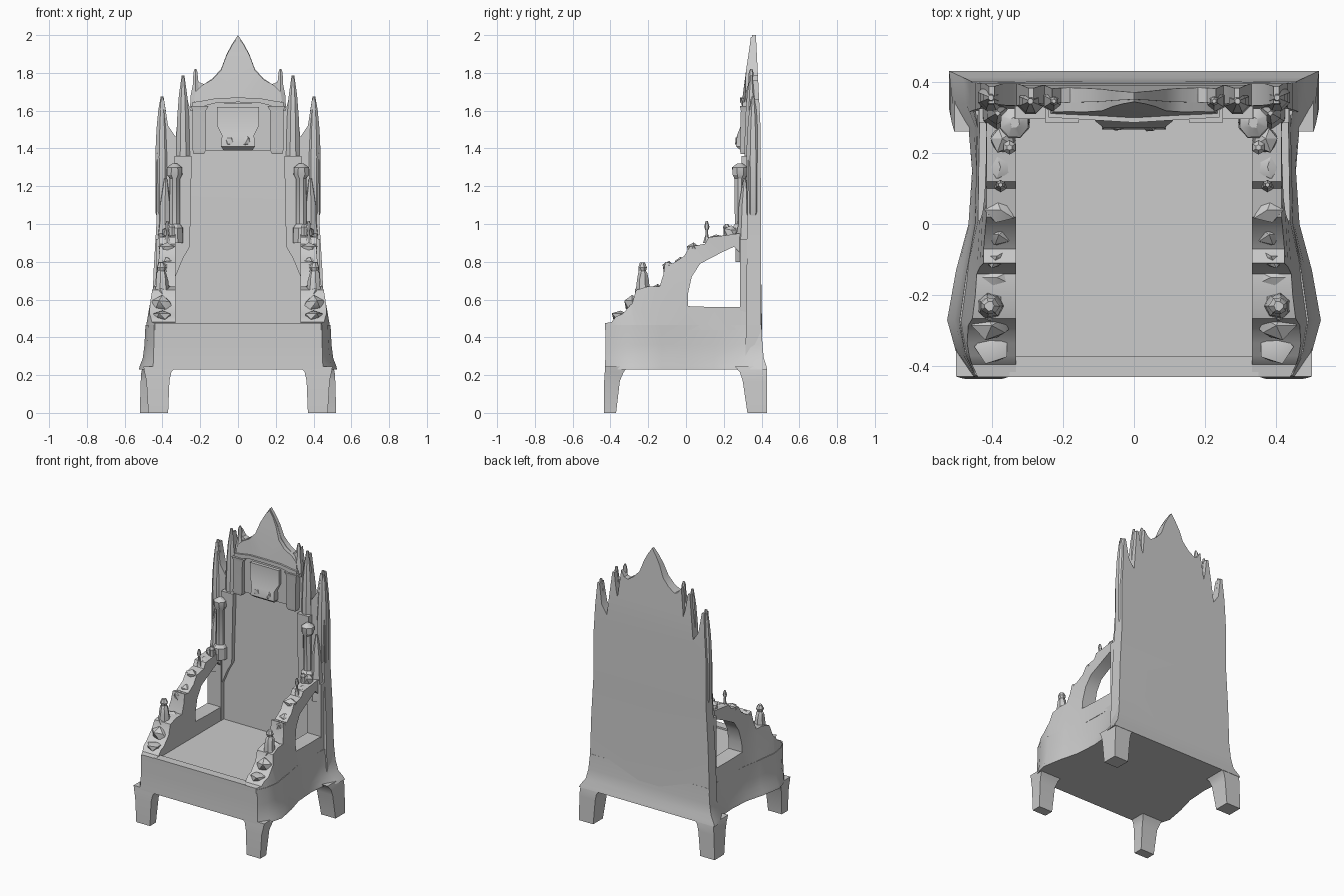
import bpy, bmesh, random
from math import cos, sin, pi
from mathutils import Vector as V

if "Cube" in bpy.data.objects:
    bpy.data.objects.remove(bpy.data.objects["Cube"])

random.seed(4)


def interp(table, t):
    """Piecewise linear lookup."""
    if t <= table[0][0]:
        return table[0][1]
    for (a, p), (b, q) in zip(table, table[1:]):
        if t <= b:
            return p + (q - p) * (t - a) / (b - a)
    return table[-1][1]


def finish(name, bm, mirror=True, angle=32):
    bmesh.ops.recalc_face_normals(bm, faces=bm.faces)
    me = bpy.data.meshes.new(name)
    bm.to_mesh(me)
    bm.free()
    ob = bpy.data.objects.new(name, me)
    bpy.context.collection.objects.link(ob)
    if mirror:
        m = ob.modifiers.new("mirror", 'MIRROR')
        m.use_mirror_merge = False
    bpy.ops.object.select_all(action='DESELECT')
    ob.select_set(True)
    bpy.context.view_layer.objects.active = ob
    bpy.ops.object.shade_smooth_by_angle(angle=angle * pi / 180)
    return ob


def loft(bm, rings):
    """Skin a stack of equal rings and cap both ends."""
    vs = [[bm.verts.new(p) for p in r] for r in rings]
    n = len(vs[0])
    for a, b in zip(vs, vs[1:]):
        for i in range(n):
            j = (i + 1) % n
            bm.faces.new((a[i], a[j], b[j], b[i]))
    bm.faces.new(vs[0][::-1])
    bm.faces.new(vs[-1])


def rect(x0, x1, y0, y1, z):
    return [V((x0, y0, z)), V((x1, y0, z)), V((x1, y1, z)), V((x0, y1, z))]


def box(bm, x0, x1, y0, y1, z0, z1):
    loft(bm, [rect(x0, x1, y0, y1, z0), rect(x0, x1, y0, y1, z1)])


def turned(bm, x, y, prof, n=6, jit=0.0):
    """Faceted column or pinnacle from (radius, height) pairs."""
    loft(bm, [[V((x + r * cos(2 * pi * (k + .5) / n) + random.uniform(-jit, jit),
                  y + r * sin(2 * pi * (k + .5) / n) + random.uniform(-jit, jit), z))
               for k in range(n)] for r, z in prof])


def lump(bm, x, y, z, sx, sy, sz):
    """Rough carved boulder."""
    new = bmesh.ops.create_icosphere(bm, subdivisions=1, radius=1)['verts']
    for v in new:
        k = random.uniform(.8, 1.15)
        v.co = V((x + v.co.x * sx * k, y + v.co.y * sy * k, z + v.co.z * sz * k))


def plate(bm, loops, side_a, side_b):
    """Flat outline (with holes) filled, placed by two mapping functions."""
    va, edges = [], []
    for lp in loops:
        ring = [bm.verts.new((u, v, 0)) for u, v in lp]
        edges += [bm.edges.new((ring[i - 1], ring[i])) for i in range(len(ring))]
        va.append(ring)
    g = bmesh.ops.triangle_fill(bm, edges=edges, use_beauty=True, normal=(0, 0, 1))
    faces = [f for f in g['geom'] if isinstance(f, bmesh.types.BMFace)]
    twin = {v: bm.verts.new(side_b(v.co.x, v.co.y)) for r in va for v in r}
    for f in faces:
        bm.faces.new([twin[v] for v in reversed(f.verts)])
    for r in va:
        for i in range(len(r)):
            a, b = r[i - 1], r[i]
            bm.faces.new((a, b, twin[b], twin[a]))
    for r in va:
        for v in r:
            v.co = V(side_a(v.co.x, v.co.y))


def both(half):
    """Mirror a half outline; first and last points lie on x = 0."""
    return half + [(-x, z) for x, z in half[-2:0:-1]]


# Seat base: bulging plan, flared at the bottom
low = both([(0, -.43), (.45, -.43), (.50, -.36), (.525, -.27), (.50, -.13), (.465, 0),
            (.455, .15), (.465, .27), (.51, .34), (.52, .43), (0, .43)])
top = both([(0, -.425), (.445, -.425), (.475, -.36), (.49, -.27), (.47, -.13), (.447, 0),
            (.44, .15), (.44, .27), (.448, .34), (.455, .40), (0, .40)])
bm = bmesh.new()
loft(bm, [[V((a[0] + (b[0] - a[0]) * t, a[1] + (b[1] - a[1]) * t, z)) for a, b in zip(low, top)]
          for z, t in ((.23, 0), (.25, .15), (.29, .6), (.36, .85), (.465, 1))])
finish("seat_base", bm, False)

bm = bmesh.new()
box(bm, -.35, .35, -.43, -.372, .44, .477)
finish("front_rail", bm, False)

# Legs
bm = bmesh.new()
loft(bm, [rect(.37, .475, -.435, -.37, 0), rect(.363, .485, -.433, -.35, .17),
          rect(.353, .495, -.43, -.33, .215), rect(.33, .50, -.428, -.31, .245)])
finish("front_leg", bm)
bm = bmesh.new()
loft(bm, [rect(.41, .52, .325, .43, 0), rect(.395, .515, .30, .43, .17),
          rect(.385, .512, .285, .43, .215), rect(.36, .505, .26, .425, .245)])
finish("back_leg", bm)

# Arms: stepped side profile with an arched opening
arm = [(-.43, .44), (-.43, .475), (-.395, .48), (-.37, .51), (-.335, .525), (-.30, .565),
       (-.285, .58), (-.265, .65), (-.20, .67), (-.14, .67), (-.12, .73), (-.11, .80),
       (-.07, .79), (-.01, .83), (.02, .88), (.10, .895), (.12, .93), (.21, .94), (.28, .95),
       (.35, .95), (.35, .44), (.27, .44), (.15, .44), (0, .44), (-.13, .44), (-.27, .44), (-.36, .44)]
hole = [(.01, .565), (.01, .63), (.03, .72), (.075, .79), (.19, .85), (.255, .88),
        (.285, .85), (.30, .70), (.295, .56), (.15, .56)]
bulge = [(-.43, .44), (-.36, .475), (-.27, .49), (-.13, .47), (0, .447), (.3, .44)]


def arm_out(y, z):
    t = min(1, max(0, (z - .46) / .40))
    return (interp(bulge, y) * (1 - t) + .415 * t, y, z)


bm = bmesh.new()
plate(bm, [arm, hole], lambda y, z: (.332, y, z), arm_out)
finish("arm", bm)

# Carved stones and little figures on the arms
bm = bmesh.new()
for s in ((.40, -.345, .51, .055, .05, .035), (.40, -.285, .57, .06, .045, .05),
          (.40, -.225, .63, .05, .055, .06), (.385, -.15, .65, .045, .03, .04),
          (.385, -.09, .76, .045, .035, .05), (.38, -.03, .79, .045, .04, .04),
          (.375, .04, .865, .045, .04, .035), (.375, .16, .92, .04, .04, .03),
          (.37, .24, .95, .045, .04, .05)):
    lump(bm, *s)
finish("arm_carving", bm)
bm = bmesh.new()
turned(bm, .405, -.23, [(.04, .62), (.033, .70), (.026, .74), (.018, .752), (.026, .77), (.014, .795)], 7, .003)
turned(bm, .375, .11, [(.02, .90), (.008, .94), (.007, .965), (.014, .985), (.006, 1.015)], 6)
turned(bm, .35, .215, [(.02, .90), (.016, .97), (.02, .985), (.008, 1.0)], 6)
finish("arm_figure", bm)

# Back slab with the spired skyline
sky = both([(0, .30), (.462, .30), (.457, .45), (.447, .75), (.432, 1.0), (.432, 1.3), (.42, 1.5),
            (.408, 1.66), (.392, 1.66), (.37, 1.52), (.33, 1.46), (.315, 1.6), (.297, 1.76),
            (.282, 1.76), (.265, 1.65), (.252, 1.60), (.242, 1.69), (.23, 1.79), (.205, 1.75),
            (.18, 1.74), (.135, 1.77), (.09, 1.82), (.06, 1.90), (.03, 1.955), (0, 2.0)])
bm = bmesh.new()
plate(bm, [sky], lambda x, z: (x, interp([(.3, .315), (1.4, .33), (2, .35)], z), z),
      lambda x, z: (x, interp([(.3, .405), (.45, .398), (1.5, .395), (2, .37)], z), z))
finish("back_slab", bm, False)

# Crown gable
gable = both([(0, 1.66), (.12, 1.655), (.20, 1.635), (.235, 1.64), (.225, 1.70), (.19, 1.735), (.135, 1.765),
              (.09, 1.815), (.06, 1.895), (.03, 1.95), (0, 1.99)])
bm = bmesh.new()
plate(bm, [gable], lambda x, z: (x, interp([(1.63, .295), (1.8, .31), (2, .345)], z) + abs(x) * .06, z),
      lambda x, z: (x, .365, z))
finish("crown_gable", bm, False)
bm = bmesh.new()
edge = both([(0, 1.645), (.12, 1.64), (.20, 1.62), (.24, 1.62), (.24, 1.645), (.20, 1.65), (.12, 1.665), (0, 1.67)])
plate(bm, [edge], lambda x, z: (x, .285 + abs(x) * .06, z), lambda x, z: (x, .36, z))
finish("crown_cornice", bm, False)

# Canopy under the crown: backing, keystone and side brackets
bm = bmesh.new()
box(bm, -.24, .24, .312, .36, 1.39, 1.64)
finish("canopy_panel", bm, False)
bm = bmesh.new()
loft(bm, [rect(-.075, .075, .29, .35, 1.39), rect(-.09, .09, .265, .35, 1.41), rect(-.085, .085, .27, .35, 1.47),
          rect(-.11, .11, .29, .35, 1.52), rect(-.11, .11, .29, .35, 1.62)])
for x in (-.045, .045):
    lump(bm, x, .28, 1.44, .03, .02, .035)
finish("canopy_keystone", bm, False)
bm = bmesh.new()
loft(bm, [rect(.18, .235, .29, .36, 1.37), rect(.17, .24, .285, .36, 1.39),
          rect(.17, .24, .29, .36, 1.60), rect(.155, .25, .285, .36, 1.625)])
finish("canopy_bracket", bm)

# Pilasters framing the back, with slanted feet
bm = bmesh.new()
pil = [(.34, .70), (.335, 1.36), (.245, 1.36), (.255, .88), (.29, .82)]
plate(bm, [pil], lambda x, z: (x, .295, z), lambda x, z: (x, .34, z))
finish("back_pilaster", bm)
bm = bmesh.new()
turned(bm, .335, .285, [(.045, .90), (.045, .98), (.03, 1.0), (.03, 1.24), (.042, 1.26),
                        (.042, 1.30), (.015, 1.32)], 8, .003)
turned(bm, .385, .31, [(.045, .80), (.045, .93), (.035, 1.0), (.03, 1.10), (.008, 1.24)], 6, .003)
box(bm, .33, .435, .285, .37, .46, .92)
finish("back_column", bm)

# Spires
bm = bmesh.new()
turned(bm, .402, .355, [(.02, 1.01), (.038, 1.06), (.039, 1.36), (.032, 1.5), (.022, 1.6), (.008, 1.675)], 8)
finish("outer_spire", bm)
bm = bmesh.new()
turned(bm, .291, .345, [(.04, 1.28), (.038, 1.42), (.034, 1.56), (.024, 1.68), (.008, 1.785)], 8)
finish("inner_spire", bm)
bm = bmesh.new()
turned(bm, .225, .345, [(.034, 1.60), (.03, 1.68), (.016, 1.74), (.013, 1.80), (.006, 1.82)], 6)
finish("crown_spike", bm)
